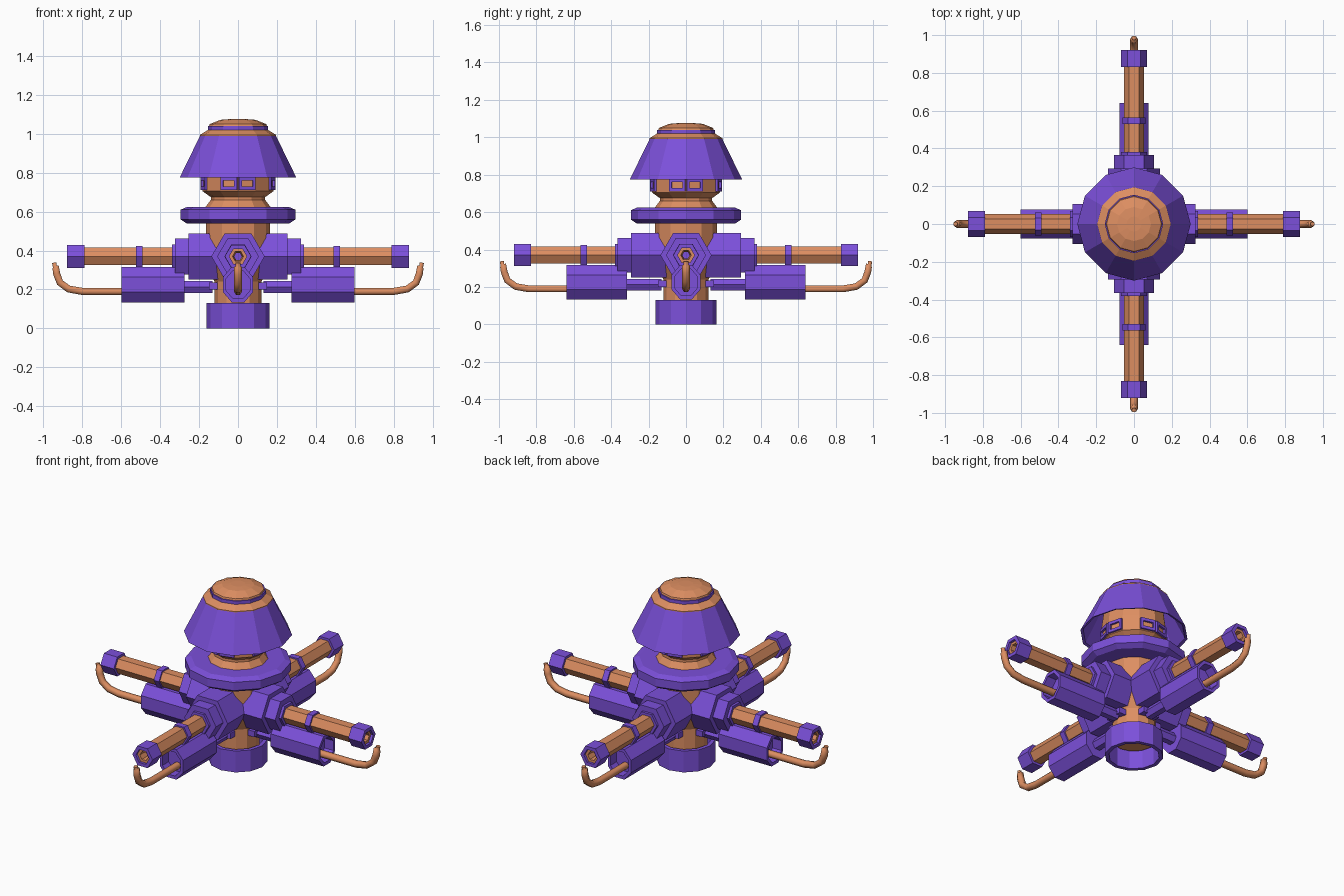
import bpy, bmesh, math
from mathutils import Matrix, Vector

if "Cube" in bpy.data.objects:
    bpy.data.objects.remove(bpy.data.objects["Cube"])


def material(name, color):
    m = bpy.data.materials.new(name)
    m.diffuse_color = (*color, 1)
    m.use_nodes = True
    m.node_tree.nodes["Principled BSDF"].inputs["Base Color"].default_value = m.diffuse_color
    return m


PURPLE = material("purple_paint", (0.20, 0.08, 0.70))
COPPER = material("copper", (0.72, 0.27, 0.12))
# local z -> outward x, local x -> sideways y, local y -> up z
OUTWARD = Matrix(((0, 0, 1, 0), (1, 0, 0, 0), (0, 1, 0, 0), (0, 0, 0, 1)))


def lathe(name, profile, sides, mat, matrix=Matrix(), closed=False, turn=0.0):
    """Flat-faced revolve of (radius, height) points; closed makes a hollow tube."""
    bm = bmesh.new()
    rings = []
    for r, h in profile:
        rings.append([bm.verts.new((r * math.cos(turn + 2 * math.pi * i / sides),
                                    r * math.sin(turn + 2 * math.pi * i / sides), h))
                      for i in range(sides)])
    pairs = list(zip(rings, rings[1:]))
    if closed:
        pairs.append((rings[-1], rings[0]))
    else:
        bm.faces.new(rings[0][::-1])
        bm.faces.new(rings[-1])
    for a, b in pairs:
        for i in range(sides):
            j = (i + 1) % sides
            bm.faces.new((a[i], a[j], b[j], b[i]))
    bmesh.ops.transform(bm, matrix=matrix, verts=bm.verts)
    bmesh.ops.recalc_face_normals(bm, faces=bm.faces)
    return finish(name, bm, mat)


def box(name, size, matrix, mat):
    bm = bmesh.new()
    bmesh.ops.create_cube(bm, size=1, matrix=matrix @ Matrix.Diagonal((*size, 1)))
    return finish(name, bm, mat)


def finish(name, bm, mat):
    me = bpy.data.meshes.new(name)
    bm.to_mesh(me)
    bm.free()
    me.materials.append(mat)
    ob = bpy.data.objects.new(name, me)
    bpy.context.collection.objects.link(ob)
    return ob


def tube(r_in, r_out, a, b):
    return [(r_in, a), (r_out, a), (r_out, b), (r_in, b)]


# Central column, base ring and collar disc
lathe("base_ring", tube(0.14, 0.163, 0, 0.13), 12, PURPLE, closed=True)
lathe("column", [(0.12, 0.10), (0.12, 0.24), (0.165, 0.33), (0.165, 0.55)], 12, COPPER)
lathe("collar_disc", [(0.265, 0.54), (0.295, 0.56), (0.295, 0.61), (0.26, 0.625)], 12, PURPLE)

# Neck, head and hood
lathe("neck_and_head", [(0.17, 0.62), (0.14, 0.66), (0.14, 0.675), (0.182, 0.705),
                        (0.182, 0.80), (0.16, 0.97)], 12, COPPER)
lathe("hood", [(0.30, 0.775), (0.195, 0.99), (0.18, 0.985), (0.285, 0.78)], 12, PURPLE, closed=True)
lathe("hood_top", [(0.195, 0.985), (0.195, 0.995), (0.155, 1.02)], 12, COPPER)
lathe("cap_band", [(0.155, 1.015), (0.155, 1.04)], 12, PURPLE)
lathe("cap", [(0.15, 1.035), (0.145, 1.05), (0.09, 1.072), (0.04, 1.076)], 12, COPPER)

# Framed windows: a pair facing each arm
for k in range(4):
    for s in (-15, 15):
        face = Matrix.Rotation(math.radians(90 * k + s), 4, 'Z') @ Matrix.Translation((0.178, 0, 0.745))
        for v in (-1, 1):
            box("window_rail", (0.02, 0.088, 0.018), face @ Matrix.Translation((0, 0, v * 0.025)), PURPLE)
            box("window_post", (0.02, 0.014, 0.068), face @ Matrix.Translation((0, v * 0.037, 0)), PURPLE)

# Four arms; the front and back pair sits slightly further out
for k in range(4):
    d = 0.04 if k % 2 else 0.0
    spin = Matrix.Rotation(math.radians(90 * k), 4, 'Z')
    gun = spin @ Matrix.Translation((0, 0, 0.37)) @ OUTWARD
    lathe("hub_block", [(0.137, 0.05), (0.137, 0.255 + d)], 6, PURPLE, gun)
    lathe("hub_step", [(0.107, 0.2), (0.107, 0.325 + d)], 6, PURPLE, gun)
    lathe("hub_lip", [(0.07, 0.3), (0.07, 0.34 + d)], 6, PURPLE, gun)
    lathe("barrel", [(0.02, 0.70 + d), (0.052, 0.3), (0.052, 0.865 + d), (0.028, 0.865 + d)],
          6, COPPER, gun, closed=True)
    lathe("barrel_ring", tube(0.045, 0.062, 0.49 + d, 0.525 + d), 6, PURPLE, gun)
    lathe("muzzle", tube(0.045, 0.068, 0.79 + d, 0.88 + d), 6, PURPLE, gun, closed=True)

    # Canister with a recessed outer end, linked to the column
    can = spin @ Matrix.Translation((0, 0, 0.225)) @ OUTWARD @ Matrix.Diagonal((0.85, 1, 1, 1))
    lathe("canister", [(0.02, 0.275 + d), (0.099, 0.275 + d), (0.099, 0.60 + d), (0.078, 0.60 + d),
                       (0.078, 0.54 + d), (0.02, 0.54 + d)], 8, PURPLE, can, turn=math.pi / 8)
    lathe("canister_link", [(0.035, 0.13), (0.035, 0.29 + d)], 6, PURPLE,
          spin @ Matrix.Translation((0, 0, 0.212)) @ OUTWARD)
    box("link_bracket", (0.05, 0.11, 0.035), spin @ Matrix.Translation((0.125, 0, 0.217)), PURPLE)

    # Bent pipe with a thinner tip
    cu = bpy.data.curves.new("pipe", 'CURVE')
    cu.dimensions = '3D'
    cu.bevel_depth = 0.021
    cu.bevel_resolution = 1
    cu.use_fill_caps = True
    path = [(0.52, 0.19, 1), (0.62, 0.19, 1), (0.80, 0.19, 1), (0.87, 0.202, 1), (0.915, 0.235, 1),
            (0.932, 0.28, 1), (0.938, 0.315, 1), (0.942, 0.318, 0.6), (0.945, 0.338, 0.6)]
    sp = cu.splines.new('POLY')
    sp.points.add(len(path) - 1)
    for p, (x, z, r) in zip(sp.points, path):
        p.co = (*(spin @ Vector((x + d, 0, z))), 1)
        p.radius = r
    cu.materials.append(COPPER)
    bpy.context.collection.objects.link(bpy.data.objects.new("pipe", cu))
